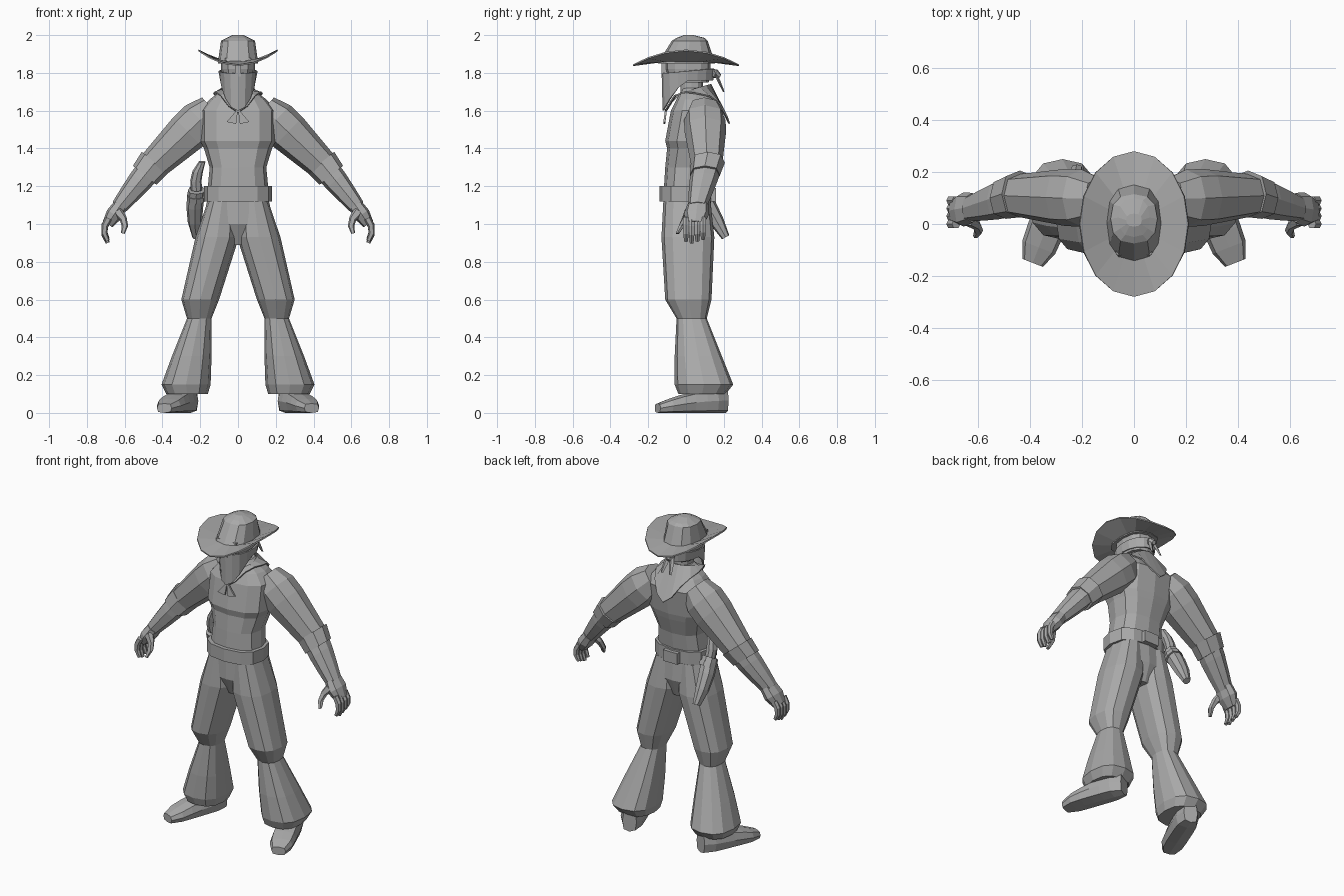
import bpy
import bmesh
from math import cos, sin, pi, copysign
from mathutils import Vector

default_cube = bpy.data.objects.get("Cube")
if default_cube:
    bpy.data.objects.remove(default_cube)

GREY = (0.4, 0.4, 0.4, 1)
material = bpy.data.materials.new("plain grey")
material.use_nodes = True
material.diffuse_color = GREY
material.node_tree.nodes["Principled BSDF"].inputs["Base Color"].default_value = GREY

ACROSS_X = Vector((1, 0, 0))
ACROSS_Y = Vector((0, 1, 0))
UP = Vector((0, 0, 1))
STRAIGHT = Vector()


def finish(name, mesh_builder):
    bmesh.ops.recalc_face_normals(mesh_builder, faces=mesh_builder.faces)
    mesh = bpy.data.meshes.new(name)
    mesh_builder.to_mesh(mesh)
    mesh_builder.free()
    mesh.materials.append(material)
    part = bpy.data.objects.new(name, mesh)
    bpy.context.collection.objects.link(part)
    return part


def ring(centre, u, v, count=12, power=.8):
    """Rounded-box ring spanned by the half axes u and v."""
    points = []
    for step in range(count):
        c, s = cos(2 * pi * step / count), sin(2 * pi * step / count)
        points.append(centre + u * copysign(abs(c) ** power, c)
                      + v * copysign(abs(s) ** power, s))
    return points


def level(z, half, front, back, x=0):
    """Horizontal ring reaching from -front to back."""
    centre = Vector((x, (back - front) / 2, z))
    return ring(centre, ACROSS_X * half, ACROSS_Y * (front + back) / 2)


def skin(mesh_builder, rows):
    """Join neighbouring closed rows of vertices with quads."""
    for lower, upper in zip(rows, rows[1:]):
        for i in range(len(lower)):
            mesh_builder.faces.new((lower[i - 1], lower[i], upper[i], upper[i - 1]))


def loft(name, *rings, side=1):
    mesh_builder = bmesh.new()
    rows = [[mesh_builder.verts.new((p.x * side, p.y, p.z)) for p in points] for points in rings]
    skin(mesh_builder, rows)
    mesh_builder.faces.new(rows[0])
    mesh_builder.faces.new(rows[-1])
    return finish(name, mesh_builder)


def limb(name, start, end, sizes, across=ACROSS_Y, flat=1.0, bow=STRAIGHT, side=1, count=8):
    """Tapered tube with evenly spaced sizes, bent sideways by bow."""
    start, end, last = Vector(start), Vector(end), len(sizes) - 1
    path = [start.lerp(end, i / last) + bow * sin(pi * i / last) for i in range(last + 1)]
    rings = []
    for i, size in enumerate(sizes):
        along = path[min(i + 1, last)] - path[max(i - 1, 0)]
        thick = along.cross(across).normalized() * size
        rings.append(ring(path[i], thick, across * size * flat, count))
    return loft(name, *rings, side=side)


def oval(half, depth, y, height):
    """Closed outline whose height depends on how far forward a point lies."""
    angles = [pi * step / 8 for step in range(16)]
    return [Vector((half * sin(a), y - depth * cos(a), height(cos(a)))) for a in angles]


def cloth(name, upper, lower):
    """Thin band between two closed outlines."""
    mesh_builder = bmesh.new()
    skin(mesh_builder, [[mesh_builder.verts.new(p) for p in outline] for outline in (upper, lower)])
    part = finish(name, mesh_builder)
    thickness = part.modifiers.new("thickness", "SOLIDIFY")
    thickness.thickness = .008
    thickness.offset = 0


def plate(name, outline, depth):
    """Flat outline pushed back along y."""
    front = [Vector(p) for p in outline]
    loft(name, front, [p + ACROSS_Y * depth for p in front])


def block(name, half, y, bottom, top, depth):
    plate(name, [(-half, y, bottom), (half, y, bottom), (half, y, top), (-half, y, top)], depth)


# Shirt, belt and hips
loft("shirt",
     level(z=1.14, half=.165, front=.12, back=.12),
     level(z=1.3, half=.15, front=.11, back=.14),
     level(z=1.4, half=.18, front=.1, back=.17),
     level(z=1.44, half=.2, front=.11, back=.18),
     level(z=1.6, half=.2, front=.08, back=.2),
     level(z=1.66, half=.15, front=.05, back=.16),
     level(z=1.72, half=.07, front=.02, back=.11))
loft("belt",
     level(z=1.12, half=.18, front=.14, back=.14),
     level(z=1.2, half=.18, front=.14, back=.14))
loft("hips",
     level(z=1.14, half=.16, front=.12, back=.13),
     level(z=1, half=.19, front=.12, back=.14),
     level(z=.89, half=.06, front=.07, back=.1))
block("belt_pouch", half=.05, y=.13, bottom=1.12, top=1.19, depth=.03)

# Head and face
loft("neck",
     level(z=1.6, half=.06, front=.03, back=.09),
     level(z=1.8, half=.06, front=.03, back=.09))
loft("head",
     level(z=1.75, half=.08, front=.09, back=.12),
     level(z=1.82, half=.09, front=.11, back=.13),
     level(z=1.9, half=.09, front=.11, back=.13))
block("brow", half=.07, y=-.12, bottom=1.85, top=1.88, depth=.05)
block("nose_bridge", half=.015, y=-.13, bottom=1.78, top=1.85, depth=.03)

# Face mask dropping to a point in front, tied behind
cloth("face_mask",
      oval(half=.1, depth=.135, y=.01, height=lambda front: 1.81 - front / 80),
      oval(half=.09, depth=.13, y=.01, height=lambda front: 1.76 - .16 * max(0, front) ** 1.5))
limb("mask_knot", (0, .13, 1.81), (0, .18, 1.78), sizes=(.015, .025, .012), across=ACROSS_X)

# Neckerchief with a long point down the back
cloth("neckerchief",
      oval(half=.085, depth=.095, y=.035, height=lambda front: 1.71 - front * .03),
      oval(half=.13, depth=.17, y=.06, height=lambda front: 1.69 - .13 * front ** 4 + .03 * front))

# Hat with a brim that curls up at the sides
cloth("hat_brim",
      oval(half=.1, depth=.14, y=0, height=lambda front: 1.86),
      oval(half=.21, depth=.28, y=0, height=lambda front: 1.92 - .08 * front ** 2))
loft("hat_crown",
     level(z=1.85, half=.107, front=.15, back=.155),
     level(z=1.97, half=.09, front=.075, back=.115),
     level(z=1.985, half=.06, front=.05, back=.1),
     level(z=2, half=.03, front=.01, back=.04))

# Joints of the model's left side; the right side mirrors them
shoulder = Vector((.21, .1, 1.54))
elbow = Vector((.46, .11, 1.3))
wrist = Vector((.63, .06, 1.09))
heel = Vector((.25, .21, 0))
toe = Vector((.39, -.15, 0))
foot_across = (toe - heel).cross(UP).normalized()

for label, side in (("left", 1), ("right", -1)):
    # Loose ends of the two knots
    limb(label + "_mask_tail", (.01, .15, 1.81), (.03, .2, 1.7), sizes=(.006, .008, .004),
         across=ACROSS_X, flat=2, side=side, count=4)
    plate(label + "_neckerchief_end",
          [(0, -.11, 1.61), (side * .06, -.12, 1.54), (side * .01, -.12, 1.53)], depth=.01)

    # Sleeve, rolled cuff and forearm
    limb(label + "_sleeve", shoulder.lerp(elbow, -.3), elbow, sizes=(.08, .11, .11, .1, .09, .08),
         side=side)
    limb(label + "_rolled_cuff", elbow.lerp(wrist, -.12), elbow.lerp(wrist, .2), sizes=(.09, .08),
         side=side)
    limb(label + "_forearm", elbow, wrist, sizes=(.068, .065, .055, .043), flat=1.15, side=side)

    # Hand with curled fingers
    limb(label + "_palm", wrist.lerp(elbow, .05), (.69, .05, 1), sizes=(.038, .044, .03),
         flat=1.5, side=side)
    for finger in range(4):
        y = .03 * finger
        limb(f"{label}_finger_{finger + 1}", (.685, y, 1.03), (.69, y, .9 + .01 * abs(finger - 1)),
             sizes=(.018, .018, .016, .011), bow=ACROSS_X * .022, side=side, count=6)
    limb(label + "_thumb", (.64, .02, 1.07), (.61, -.045, .95), sizes=(.028, .02, .017, .01),
         bow=ACROSS_X * -.025, side=side, count=6)

    # Trouser leg, pinched under the knee and flared at the hem
    loft(label + "_trouser_leg",
         level(z=1.12, x=.085, half=.075, front=.12, back=.13),
         level(z=.93, x=.11, half=.115, front=.13, back=.15),
         level(z=.6, x=.2, half=.1, front=.11, back=.135),
         level(z=.5, x=.205, half=.065, front=.05, back=.11),
         level(z=.3, x=.245, half=.105, front=.06, back=.19),
         level(z=.15, x=.275, half=.13, front=.06, back=.25),
         level(z=.1, x=.27, half=.11, front=.04, back=.21), side=side)

    # Splayed boot, lower and rounded toward the toe
    boot_rings = []
    for step in range(7):
        t = step / 6
        wide = .072 - .03 * abs(2 * t - 1) ** 5
        half_height = .065 - .04 * t ** 2
        boot_rings.append(ring(heel.lerp(toe, t) + UP * half_height, foot_across * wide,
                               UP * half_height, count=8, power=.6))
    loft(label + "_boot", *boot_rings, side=side)

# Holster on the right hip, leaning back, with a curved grip
holster_top = Vector((-.22, .07, 1.18))
holster_tip = Vector((-.22, .21, .93))
limb("holster", holster_top, holster_tip, sizes=(.045, .045, .038, .022), across=ACROSS_X,
     bow=ACROSS_X * -.01)
limb("holster_strap", holster_top.lerp(holster_tip, .1), holster_top.lerp(holster_tip, .2),
     sizes=(.05, .05), across=ACROSS_X)
limb("pistol_grip", holster_top, (-.19, .03, 1.33), sizes=(.03, .03, .028, .018),
     across=ACROSS_X, bow=ACROSS_X * -.015)
